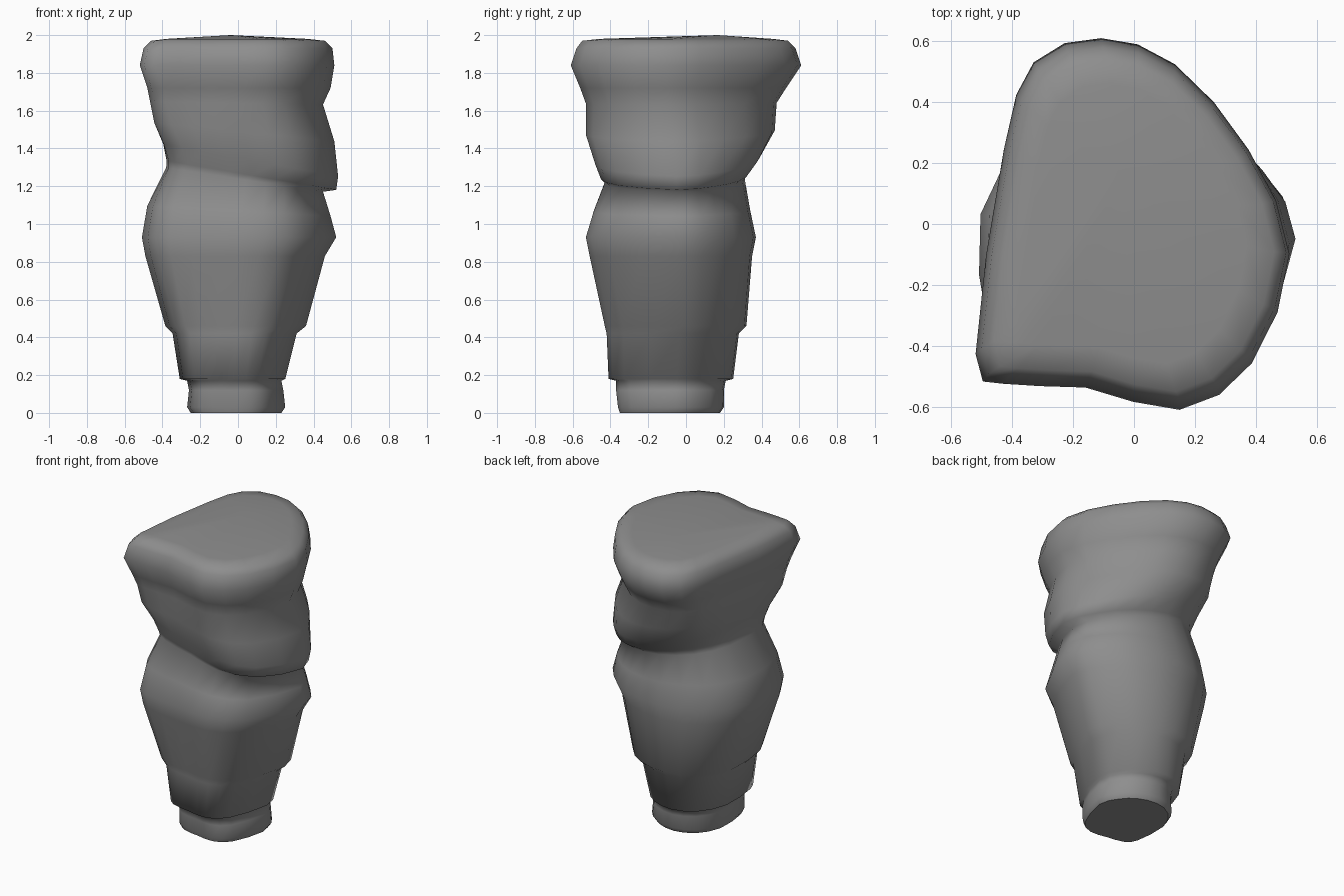
import bpy
import bmesh
from mathutils import Vector

cube = bpy.data.objects.get("Cube")
if cube:
    bpy.data.objects.remove(cube, do_unlink=True)

# One weathered stone colour
stone = bpy.data.materials.new("stone grey")
stone.use_nodes = True
stone.diffuse_color = (0.27, 0.27, 0.27, 1)
stone.node_tree.nodes["Principled BSDF"].inputs["Base Color"].default_value = stone.diffuse_color

# Corners of the capstone and the shaft, counter-clockwise from the front left
CAP_CORNERS = [
    (-1, -.7), (-.82, -.86), (-.3, -.88), (.3, -1), (.76, -.75), (1, -.16),
    (.74, .4), (.27, .86), (-.2, 1), (-.63, .87), (-.82, .4)]
SHAFT_CORNERS = [
    (-.9, -.6), (-.68, -.86), (-.2, -.95), (.28, -1), (.7, -.75), (1, .1),
    (.8, .58), (.45, .88), (-.08, 1), (-.62, .8), (-.95, .25)]

# Strata: height, left edge, right edge, front edge, back edge
STRATA = [
    (0, -.26, .23, -.35, .18),
    (.03, -.28, .25, -.36, .2),
    (.12, -.27, .24, -.37, .2),
    (.17, -.28, .23, -.37, .21),
    (.18, -.32, .25, -.41, .25),
    (.42, -.36, .31, -.42, .28),
    (.46, -.4, .36, -.43, .32),
    (.83, -.51, .46, -.51, .35),
    (.93, -.53, .52, -.53, .37),
    (1.07, -.5, .49, -.49, .34),
    (1.24, -.4, .45, -.43, .31),
    (1.27, -.4, .52, -.45, .33),
    (1.35, -.42, .53, -.48, .39),
    (1.49, -.46, .51, -.53, .47),
    (1.64, -.47, .45, -.53, .48),
    (1.72, -.48, .49, -.56, .53),
    (1.84, -.52, .51, -.61, .61),
    (1.93, -.5, .5, -.58, .58),
    (1.97, -.46, .46, -.55, .54),
    (1.98, -.38, .37, -.46, .46)]


def rounded(corners):
    """Insert a curved midpoint between neighbouring corners."""
    points = [Vector(c) for c in corners]
    outline = []
    for i, point in enumerate(points):
        following = points[(i + 1) % len(points)]
        beyond = points[(i + 2) % len(points)]
        middle = (9 * (point + following) - points[i - 1] - beyond) / 16
        outline += [point, middle]
    return outline


def stratum_points(z, left, right, front, back):
    """Blend shaft into capstone with height and tilt the overhanging seam."""
    share = min(max((z - 1.1) / .6, 0), 1)
    tilt = -.2 * max(0, 1 - abs(z - 1.32) / .35)
    points = []
    for shaft, cap in zip(rounded(SHAFT_CORNERS), rounded(CAP_CORNERS)):
        u, v = shaft.lerp(cap, share)
        x = (left + right + u * (right - left)) / 2
        y = (front + back + v * (back - front)) / 2
        points.append(Vector((x, y, z + tilt * x)))
    return points


# Stack of eroded layers, lofted from the ground to the capstone
bm = bmesh.new()
rings = [[bm.verts.new(p) for p in stratum_points(*s)] for s in STRATA]
count = len(rings[0])
for low, high in zip(rings, rings[1:]):
    for i in range(count):
        j = (i + 1) % count
        bm.faces.new((low[i], low[j], high[j], high[i]))

# Flat base and slightly peaked top
bm.faces.new(list(reversed(rings[0])))
peak = bm.verts.new((-.04, .17, 2))
for i in range(count):
    bm.faces.new((rings[-1][i], rings[-1][(i + 1) % count], peak))

# Smooth stone with a crisp edge only around the base
for face in bm.faces:
    face.smooth = True
for edge in bm.edges:
    edge.smooth = max(v.co.z for v in edge.verts) > .001

mesh = bpy.data.meshes.new("rock_pillar")
bm.to_mesh(mesh)
bm.free()
mesh.materials.append(stone)
pillar = bpy.data.objects.new("rock_pillar", mesh)
bpy.context.collection.objects.link(pillar)
